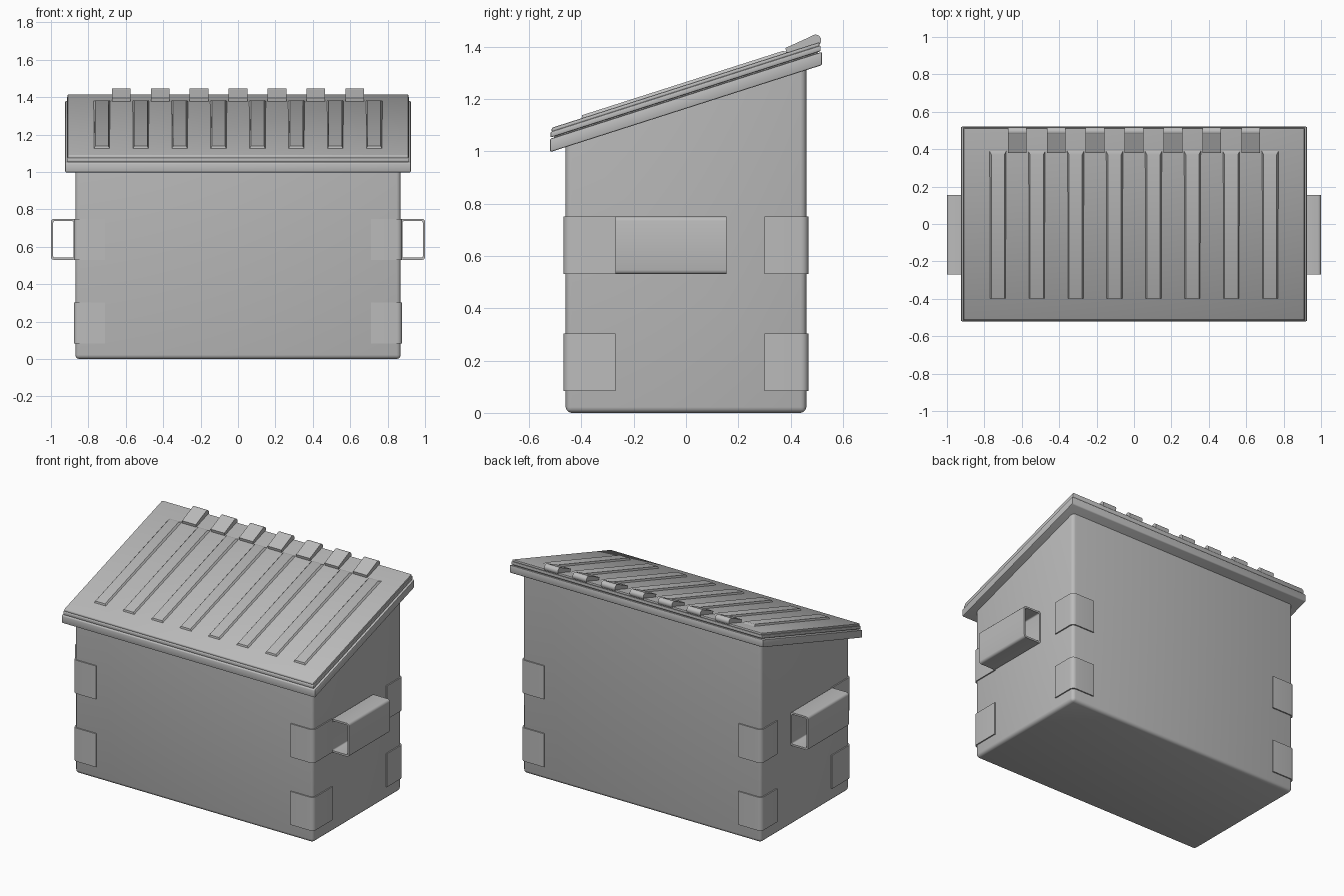
import bpy, bmesh, math
from mathutils import Vector

cube = bpy.data.objects.get("Cube")
if cube:
    bpy.data.objects.remove(cube, do_unlink=True)

grey = bpy.data.materials.new("painted grey steel")
grey.use_nodes = True
colour = (0.5, 0.5, 0.5, 1)
grey.diffuse_color = colour
grey.node_tree.nodes["Principled BSDF"].inputs["Base Color"].default_value = colour


def prism(name, points, axis, lo, hi, pick=None, radius=0.0, segments=3, adjust=None):
    """Extrude a 2D outline along x (outline in y, z), y (x, z) or z (x, y)."""
    def place(p, d):
        return {"x": (d, p[0], p[1]), "y": (p[0], d, p[1]), "z": (p[0], p[1], d)}[axis]
    bm = bmesh.new()
    low = [bm.verts.new(place(p, lo)) for p in points]
    high = [bm.verts.new(place(p, hi)) for p in points]
    n = len(points)
    bm.faces.new(low)
    bm.faces.new(high[::-1])
    for i in range(n):
        j = (i + 1) % n
        bm.faces.new((low[j], low[i], high[i], high[j]))
    if adjust:
        for v in bm.verts:
            adjust(v)
    if radius:
        edges = [e for e in bm.edges if pick is None or pick(e)]
        bmesh.ops.bevel(bm, geom=edges, offset=radius, segments=segments,
                        profile=0.5, affect="EDGES", clamp_overlap=True)
    bmesh.ops.recalc_face_normals(bm, faces=bm.faces)
    return finish(name, bm)


def finish(name, bm):
    mesh = bpy.data.meshes.new(name)
    bm.to_mesh(mesh)
    bm.free()
    mesh.materials.append(grey)
    obj = bpy.data.objects.new(name, mesh)
    bpy.context.collection.objects.link(obj)
    bpy.ops.object.select_all(action="DESELECT")
    obj.select_set(True)
    bpy.context.view_layer.objects.active = obj
    bpy.ops.object.shade_smooth_by_angle(angle=math.radians(35))
    return obj


SLOPE = 0.32


def lid_top(y):
    return 1.254 + SLOPE * y


def slab(name, half_x, y0, y1, under, over, radius):
    """Sloping slab whose faces lie at given heights relative to the lid top."""
    outline = [(y0, lid_top(y0) + under), (y1, lid_top(y1) + under),
               (y1, lid_top(y1) + over), (y0, lid_top(y0) + over)]
    return prism(name, outline, "x", -half_x, half_x, radius=radius, segments=2)


# Bin body with rounded upright corners and bottom
def body_edge(e):
    a, b = (v.co for v in e.verts)
    return abs(a.z - b.z) > 0.5 or max(a.z, b.z) < 0.01

prism("body", [(-0.46, 0), (0.46, 0), (0.46, lid_top(0.46) - 0.06),
               (-0.46, lid_top(-0.46) - 0.06)],
      "x", -0.87, 0.87, body_edge, 0.022)

# Rim collar and two-step lid
slab("rim", 0.925, -0.52, 0.52, -0.091, -0.04, 0.006)
slab("lid_lip", 0.915, -0.518, 0.515, -0.036, -0.014, 0.005)
slab("lid_core", 0.9, -0.505, 0.505, -0.05, -0.01, 0)
slab("lid_panel", 0.911, -0.514, 0.511, -0.017, 0.0, 0.006)

# Raised ribs along the lid
for i in range(8):
    x = (i - 3.5) * 0.208

    def taper(v, x=x):
        if v.co.z > lid_top(v.co.y) + 0.002:
            v.co.x += 0.01 if v.co.x < x else -0.01

    outline = [(-0.4, lid_top(-0.4) - 0.005), (0.39, lid_top(0.39) - 0.005),
               (0.39, lid_top(0.39)), (0.37, lid_top(0.37) + 0.011),
               (-0.397, lid_top(-0.397) + 0.011)]
    prism(f"lid_rib_{i + 1}", outline, "x", x - 0.045, x + 0.045, adjust=taper)

# Hinges: a flat leaf ending in a round knuckle
for i in range(7):
    x = (i - 3) * 0.208
    leaf = [(0.385, lid_top(0.385) - 0.005), (0.49, lid_top(0.49) - 0.005),
            (0.49, lid_top(0.49) + 0.034), (0.38, lid_top(0.38) + 0.019)]
    prism(f"hinge_leaf_{i + 1}", leaf, "x", x - 0.05, x + 0.05)
    ring = [(0.495 + 0.022 * math.cos(k * math.tau / 16),
             1.424 + 0.022 * math.sin(k * math.tau / 16)) for k in range(16)]
    prism(f"hinge_knuckle_{i + 1}", ring, "x", x - 0.05, x + 0.05)


# Side pockets: open rectangular tubes
def pocket(name, side):
    def loop(x0, x1, z0, z1, r):
        pts = []
        for cx, cz, start in ((x1 - r, z1 - r, 0), (x0 + r, z1 - r, 90),
                              (x0 + r, z0 + r, 180), (x1 - r, z0 + r, 270)):
            for k in range(4):
                a = math.radians(start + 30 * k)
                pts.append((side * (cx + r * math.cos(a)), cz + r * math.sin(a)))
        return pts
    bm = bmesh.new()
    rings = []
    for pts in (loop(0.868, 1.0, 0.53, 0.75, 0.016), loop(0.88, 0.988, 0.542, 0.738, 0.008)):
        for y in (-0.27, 0.155):
            rings.append([bm.verts.new((p[0], y, p[1])) for p in pts])
    n = len(rings[0])
    for a, b in ((0, 1), (1, 3), (3, 2), (2, 0)):
        for i in range(n):
            j = (i + 1) % n
            bm.faces.new((rings[a][i], rings[a][j], rings[b][j], rings[b][i]))
    bmesh.ops.recalc_face_normals(bm, faces=bm.faces)
    finish(name, bm)

pocket("left_pocket", 1)
pocket("right_pocket", -1)


# Wraparound corner plates
def corner_plate(name, sx, sy, reach, z0):
    X, Y, r = 0.878, 0.468, 0.028
    arc = [(X - r + r * math.sin(math.radians(a)), Y - r + r * math.cos(math.radians(a)))
           for a in range(0, 91, 18)]
    outline = [(0.71, Y)] + arc + [(X, reach), (0.855, reach), (0.855, 0.445), (0.71, 0.445)]
    prism(name, [(sx * x, sy * y) for x, y in outline], "z", z0, z0 + 0.22)

for side, sx in (("left", 1), ("right", -1)):
    for end, sy, reach in (("front", -1, 0.27), ("back", 1, 0.3)):
        for level, z0 in (("lower", 0.083), ("upper", 0.53)):
            corner_plate(f"{level}_{end}_{side}_corner_plate", sx, sy, reach, z0)
